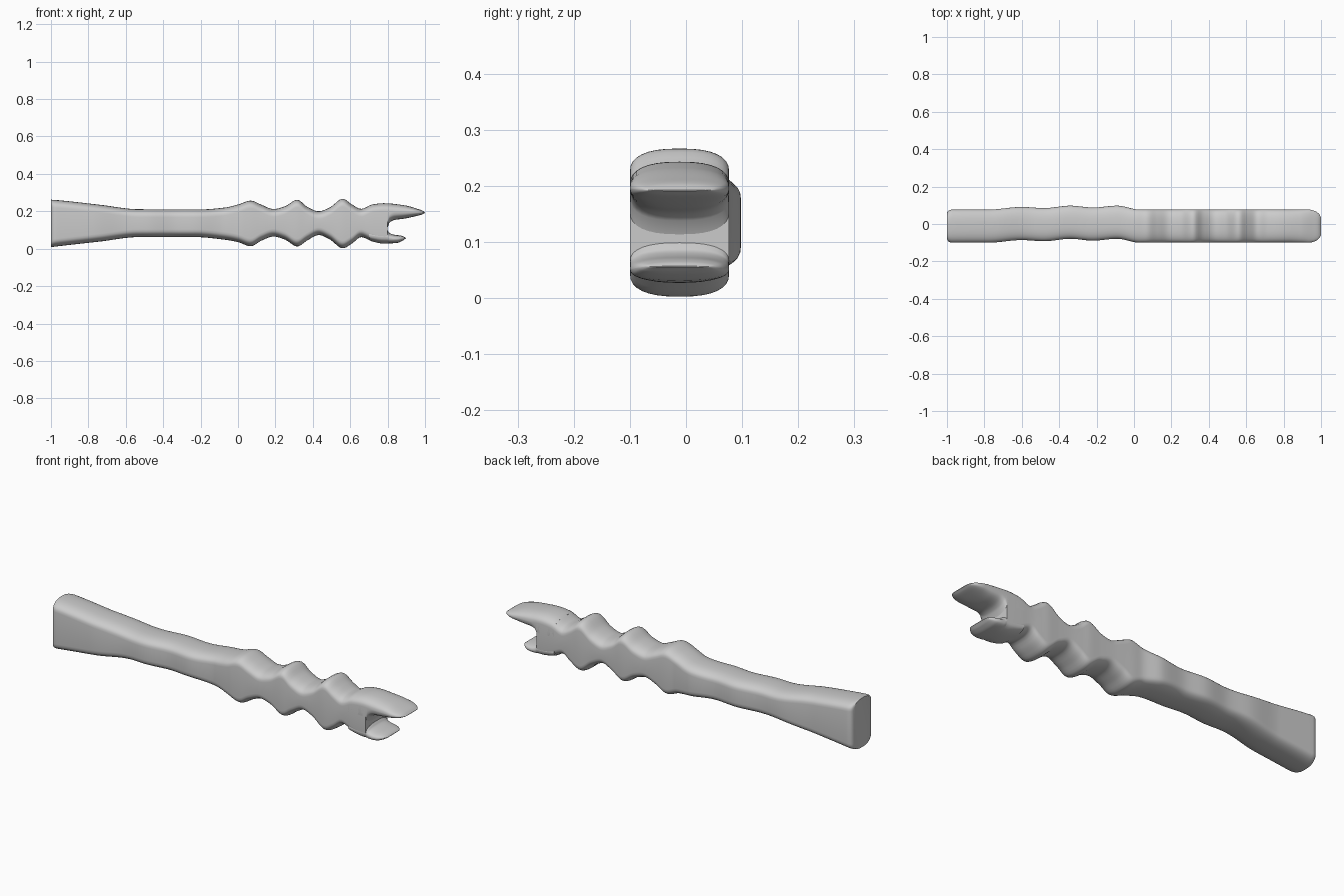
import bpy, bmesh
from math import sin, cos, pi

if "Cube" in bpy.data.objects:
    bpy.data.objects.remove(bpy.data.objects["Cube"])

# Silhouette curves as (x, value) points
TOP = [(-1, .262), (-.97, .26), (-.74, .235), (-.53, .211), (-.2, .21), (-.07, .22), (0, .236),
       (.068, .257), (.125, .235), (.19, .212), (.25, .226), (.317, .262), (.37, .224),
       (.432, .2), (.49, .22), (.56, .267), (.61, .236), (.658, .213), (.72, .237),
       (.78, .243), (.89, .232), (.96, .213), (.985, .204), (1, .193)]
BOTTOM = [(-1, .008), (-.97, .012), (-.74, .038), (-.53, .062), (-.23, .062), (-.07, .048), (0, .035),
          (.068, .013), (.125, .043), (.19, .065), (.25, .049), (.317, .012), (.37, .044),
          (.432, .073), (.49, .05), (.56, .002), (.61, .028), (.658, .062), (.72, .038),
          (.78, .027), (.85, .031), (.88, .042), (.897, .055)]
MOUTH_UP = [(.7, .11), (.798, .11), (.806, .135), (.835, .153), (.89, .161), (.96, .176), (.985, .183), (1, .191)]
MOUTH_LOW = [(.7, .1), (.798, .1), (.808, .085), (.835, .075), (.87, .07), (.888, .064), (.897, .057)]
SWAY = [(-1, 0), (-.78, 0), (-.6, .014), (-.48, .008), (-.34, .021), (-.22, .011),
        (-.09, .021), (.03, 0), (.2, 0), (1, 0)]
BASE_Y, HALF = -.0115, .0885


def curve(pts, x):
    """Smooth cubic interpolation through the points."""
    x = min(max(x, pts[0][0]), pts[-1][0])
    i = 0
    while i < len(pts) - 2 and x > pts[i + 1][0]:
        i += 1

    def slope(k):
        if k == 0 or k == len(pts) - 1:
            a, b = (0, 1) if k == 0 else (k - 1, k)
            return (pts[b][1] - pts[a][1]) / (pts[b][0] - pts[a][0])
        d0 = (pts[k][1] - pts[k-1][1]) / (pts[k][0] - pts[k-1][0])
        d1 = (pts[k+1][1] - pts[k][1]) / (pts[k+1][0] - pts[k][0])
        return 0 if d0 * d1 <= 0 else 2 * d0 * d1 / (d0 + d1)

    (x0, v0), (x1, v1) = pts[i], pts[i + 1]
    h = x1 - x0
    t = (x - x0) / h
    return ((2*t**3 - 3*t**2 + 1) * v0 + (t**3 - 2*t**2 + t) * h * slope(i)
            + (3*t**2 - 2*t**3) * v1 + (t**3 - t**2) * h * slope(i + 1))


def loft(name, xs, top, bottom, tip=None, radius=.042, n=16):
    """Skin rounded cross-sections along x; 'tip' rounds the free end in plan."""
    bm = bmesh.new()
    rings = []
    for x in xs:
        zt, zb = curve(top, x), curve(bottom, x)
        hw = HALF
        if tip and x > tip - .07:
            u = min((x - tip + .07) / .07, 1)
            hw -= .05 * (1 - (1 - u * u) ** .5)
        if x < -.97:
            u = (-.97 - x) / .03
            hw -= .02 * (1 - (1 - min(u * u, 1)) ** .5)
        r = min(radius, (zt - zb) * .49)
        yc = BASE_Y + curve(SWAY, x)
        ring = []
        for sign, z0 in ((1, zt - r), (-1, zb + r)):
            for k in range(n + 1):
                a = sign * (-pi / 2 + pi * k / n)
                s, c = sin(a), max(cos(a), 0)
                y = hw * abs(s) ** .8 * (1 if s > 0 else -1)
                ring.append(bm.verts.new((x, yc + y, z0 + sign * r * c ** .8)))
        rings.append(ring)
    for a, b in zip(rings, rings[1:]):
        for k in range(len(a)):
            j = (k + 1) % len(a)
            bm.faces.new((a[k], a[j], b[j], b[k]))
    bm.faces.new(rings[0])
    bm.faces.new(rings[-1][::-1])
    bmesh.ops.recalc_face_normals(bm, faces=bm.faces)
    me = bpy.data.meshes.new(name)
    bm.to_mesh(me)
    bm.free()
    ob = bpy.data.objects.new(name, me)
    bpy.context.collection.objects.link(ob)
    bpy.ops.object.select_all(action='DESELECT')
    ob.select_set(True)
    bpy.context.view_layer.objects.active = ob
    bpy.ops.object.shade_smooth_by_angle(angle=.7)
    return ob


def span(a, b, n, ease=1):
    """Stations from a to b, packed towards b when ease > 1."""
    return [b - (b - a) * (1 - k / n) ** ease for k in range(n + 1)]


# Handle and ridged shaft
loft("shaft", span(-1, -.97, 6) + span(-.95, .8, 150), TOP, BOTTOM)
# Two-pronged end
loft("upper_prong", span(.7, .798, 6) + span(.8, 1, 40, 1.8), TOP, MOUTH_UP, tip=1)
loft("lower_prong", span(.7, .798, 6) + span(.8, .897, 28, 1.8), MOUTH_LOW, BOTTOM, tip=.897)
